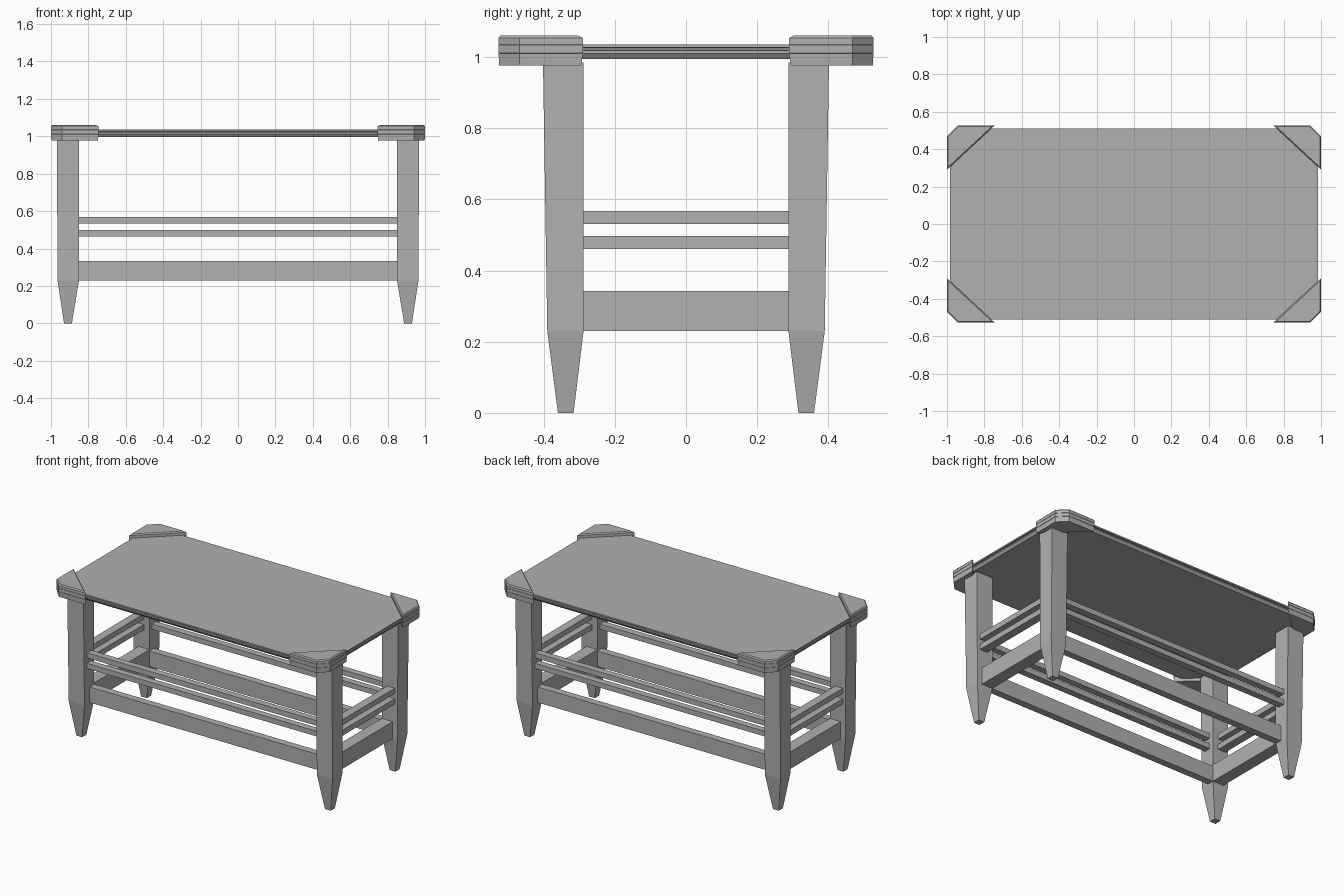
import bpy
import bmesh
from mathutils import Vector

if "Cube" in bpy.data.objects:
    bpy.data.objects.remove(bpy.data.objects["Cube"])

# Darker grey shared by every part
GREY = bpy.data.materials.new("dark_grey")
GREY.diffuse_color = (.44, .44, .44, 1)
GREY.use_nodes = True
GREY.node_tree.nodes["Principled BSDF"].inputs["Base Color"].default_value = GREY.diffuse_color


def loft(name, rings, mirror=(False, False)):
    """Closed flat-shaded solid through matching counter-clockwise rings."""
    bm = bmesh.new()
    loops = [[bm.verts.new(p) for p in ring] for ring in rings]
    n = len(loops[0])
    for low, high in zip(loops, loops[1:]):
        for i in range(n):
            j = (i + 1) % n
            bm.faces.new((low[i], low[j], high[j], high[i]))
    bm.faces.new(loops[0][::-1])
    bm.faces.new(loops[-1])
    bmesh.ops.recalc_face_normals(bm, faces=bm.faces)
    mesh = bpy.data.meshes.new(name)
    bm.to_mesh(mesh)
    bm.free()
    mesh.materials.append(GREY)
    ob = bpy.data.objects.new(name, mesh)
    bpy.context.collection.objects.link(ob)
    if any(mirror):
        mod = ob.modifiers.new("mirror", 'MIRROR')
        mod.use_axis = (mirror[0], mirror[1], False)
    return ob


def rect(x0, x1, y0, y1, z):
    return [(x0, y0, z), (x1, y0, z), (x1, y1, z), (x0, y1, z)]


def inset(poly, d, z):
    """Move every edge of a convex counter-clockwise outline inward by d."""
    out = []
    for i, p in enumerate(poly):
        p = Vector(p)
        a = (p - Vector(poly[i - 1])).normalized()
        b = (Vector(poly[(i + 1) % len(poly)]) - p).normalized()
        na, nb = Vector((-a.y, a.x)), Vector((-b.y, b.x))
        q = p + (na + nb) * d / (1 + na.dot(nb))
        out.append((q.x, q.y, z))
    return out


def box(name, x0, x1, y0, y1, z0, z1, mirror):
    return loft(name, [rect(x0, x1, y0, y1, z0), rect(x0, x1, y0, y1, z1)], mirror)


# Tabletop: corners clipped inside the caps, grooved edge, sloping underside
X, Y, C = .985, .510, .07
top = [(-X + C, -Y), (X - C, -Y), (X, -Y + C), (X, Y - C),
       (X - C, Y), (-X + C, Y), (-X, Y - C), (-X, -Y + C)]
top_levels = [(.995, .014), (1.011, .002), (1.019, .002), (1.020, .012),
              (1.026, .012), (1.027, 0), (1.036, 0)]
loft("tabletop", [inset(top, d, z) for z, d in top_levels])

# Raised corner caps with fine grooves and chamfered rims
cap = [(.745, .527), (1, .29), (1, .468), (.942, .527)]
cap_levels = [(.977, .002), (1.010, 0), (1.011, .002), (1.012, 0),
              (1.034, 0), (1.035, .002), (1.036, 0), (1.054, 0), (1.061, .006)]
loft("corner_cap", [inset(cap, d, z) for z, d in cap_levels], (True, True))

# Legs with tapered feet
loft("leg", [rect(.888, .930, .316, .360, 0),
             rect(.850, .965, .288, .390, .230),
             rect(.850, .968, .288, .402, .985)], (True, True))

# Wide lower rails
box("lower_long_rail", -.852, .852, .288, .335, .230, .333, (False, True))
box("lower_side_rail", .850, .930, -.290, .290, .230, .342, (True, False))

# Slim upper rails in pairs
for i, z in enumerate((.465, .535)):
    box(f"upper_long_rail_{i + 1}", -.852, .852, .318, .362, z, z + .034, (False, True))
    box(f"upper_side_rail_{i + 1}", .890, .945, -.290, .290, z - .004, z + .032, (True, False))
